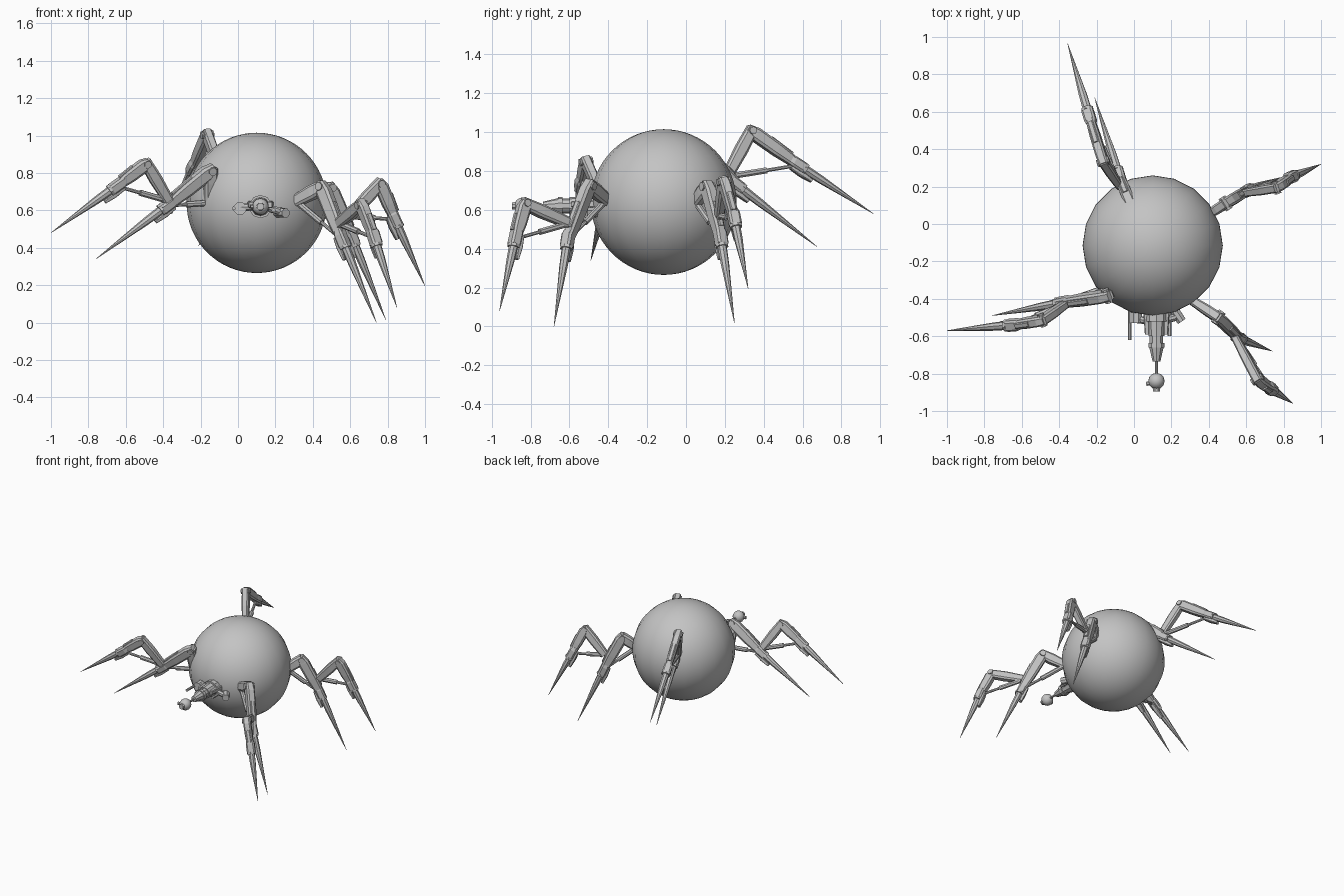
import bpy, bmesh, math
from mathutils import Vector as V

if "Cube" in bpy.data.objects:
    bpy.data.objects.remove(bpy.data.objects["Cube"])

grey = bpy.data.materials.new("plain grey")
grey.diffuse_color = (0.55, 0.55, 0.55, 1)
grey.use_nodes = True
grey.node_tree.nodes["Principled BSDF"].inputs["Base Color"].default_value = grey.diffuse_color


def finish(name, bm, smooth=False):
    bmesh.ops.recalc_face_normals(bm, faces=bm.faces)
    me = bpy.data.meshes.new(name)
    bm.to_mesh(me)
    bm.free()
    me.materials.append(grey)
    for f in me.polygons:
        f.use_smooth = smooth
    ob = bpy.data.objects.new(name, me)
    bpy.context.collection.objects.link(ob)
    return ob


def frame(p, q, side):
    """Direction, side and outward axis of a segment."""
    d = (q - p).normalized()
    s = side - d * side.dot(d)
    if s.length < 1e-4:
        s = d.orthogonal()
    s.normalize()
    u = d.cross(s)
    return d, s, (u if u.z >= 0 else -u)


def loft(name, p, q, stations, side=V((1, 0, 0)), sides=8, boxy=False):
    """Sweep a cross-section from p to q; stations are (t, half width, half depth)."""
    d, s, u = frame(p, q, side)
    c = 0.65  # chamfer of box sections
    box = [(1, c), (c, 1), (-c, 1), (-1, c), (-1, -c), (-c, -1), (c, -1), (1, -c)]
    ring = [(math.cos(a), math.sin(a)) for a in
            (math.tau * (i + 0.5) / sides for i in range(sides))]
    prof = box if boxy else ring
    bm = bmesh.new()
    rows = [[bm.verts.new(p.lerp(q, t) + s * x * w + u * y * h) for x, y in prof]
            for t, w, h in stations]
    n = len(prof)
    for a, b in zip(rows, rows[1:]):
        for i in range(n):
            bm.faces.new((a[i], a[(i + 1) % n], b[(i + 1) % n], b[i]))
    bm.faces.new(rows[0][::-1])
    bm.faces.new(rows[-1])
    return finish(name, bm)


def tube(name, p, q, r0, r1=None, sides=8):
    r1 = r0 if r1 is None else r1
    return loft(name, V(p), V(q), [(0, r0, r0), (1, r1, r1)], sides=sides)


def ball(name, centre, r, seg, rings):
    bm = bmesh.new()
    bmesh.ops.create_uvsphere(bm, u_segments=seg, v_segments=rings, radius=r)
    bmesh.ops.translate(bm, verts=bm.verts, vec=centre)
    return finish(name, bm, True)


def limb(name, base, knee, ankle, tip, k):
    """One bent limb: thigh, shin, hydraulic strut, armour and spike."""
    base, knee, ankle, tip = map(V, (base, knee, ankle, tip))
    side = (knee - base).cross(ankle - knee).normalized()
    loft(name + "_thigh", base, knee,
         [(0, .02 * k, .028 * k), (.6, .025 * k, .034 * k), (1.06, .025 * k, .03 * k)],
         side, boxy=True)
    loft(name + "_shin", knee, ankle,
         [(-.08, .024 * k, .022 * k), (.1, .027 * k, .036 * k),
          (.55, .027 * k, .034 * k), (1, .022 * k, .024 * k)], side, boxy=True)
    tube(name + "_knee_pin", knee - side * .034 * k, knee + side * .034 * k, .02 * k)
    # raised plate on the outside of the shin
    d, s, u = frame(knee, ankle, side)
    loft(name + "_shin_plate", knee.lerp(ankle, .35) + u * .03 * k,
         knee.lerp(ankle, .8) + u * .026 * k,
         [(0, .015, .012), (1, .015, .012)], side, boxy=True)
    # ankle housing, collar and spike
    d, s, u = frame(ankle, tip, side)
    loft(name + "_ankle", ankle - d * .06, ankle + d * .03,
         [(0, .022, .022), (.3, .031, .028), (1, .031, .028)], side, boxy=True)
    tube(name + "_collar", ankle + d * .03, ankle + d * .045, .034)
    loft(name + "_spike", ankle, tip,
         [(0, .025, .025), (.3, .022, .021), (1, .001, .001)], side)
    # guard hanging on the inner side of the spike
    loft(name + "_spike_guard", ankle - d * .03 - u * .032, ankle + d * .1 - u * .034,
         [(0, .015, .012), (.5, .018, .015), (1, .014, .009)], side, boxy=True)
    # strut with thicker sleeve
    tube(name + "_strut", base, ankle, .01)
    tube(name + "_strut_sleeve", base.lerp(ankle, .08), base.lerp(ankle, .55), .017)


# body
ball("body", (.10, -.115, .64), .375, 20, 32)

# four legs, each made of an inner and an outer limb
legs = {
    "front_left": (((-.15, -.34, .64), (-.145, -.385, .815), (-.38, -.42, .625), (-.76, -.49, .34)),
                   ((-.37, -.43, .65), (-.49, -.515, .85), (-.65, -.54, .73), (-1.0, -.57, .48))),
    "front_right": (((.31, -.41, .65), (.45, -.50, .725), (.56, -.61, .44), (.74, -.68, 0)),
                    ((.54, -.60, .53), (.66, -.83, .63), (.73, -.88, .45), (.85, -.96, .08))),
    "back_right": (((.40, .05, .64), (.49, .11, .72), (.61, .18, .45), (.79, .25, .015)),
                   ((.60, .17, .57), (.76, .195, .745), (.84, .25, .55), (1.0, .32, .195))),
    "back_left": (((0, .08, .72), (-.01, .09, .88), (-.08, .26, .73), (-.21, .675, .41)),
                  ((-.08, .21, .77), (-.165, .335, 1.005), (-.24, .58, .83), (-.355, .965, .58))),
}
for label, (inner, outer) in legs.items():
    limb(label + "_inner", *inner, 1.12)
    limb(label + "_outer", *outer, 1.0)

# snout: stepped tapering barrel pointing forward
X, Z = .12, .62
for i, (y0, y1, r0, r1) in enumerate([(-.46, -.52, .062, .062), (-.52, -.60, .05, .045),
                                      (-.60, -.635, .038, .038), (-.635, -.66, .046, .046),
                                      (-.66, -.735, .04, .022), (-.735, -.81, .008, .008)]):
    tube(f"snout_section_{i + 1}", (X, y0, Z), (X, y1, Z), r0, r1, 10)
ball("snout_eye", (X, -.84, Z), .044, 12, 8)
tube("eye_lens", (X, -.87, Z), (X, -.895, Z), .022, .02)
tube("eye_side_knob", (X - .03, -.85, Z), (X - .055, -.855, Z), .012)

# side pods beside the snout
tube("left_pod", (.01, -.42, .61), (.01, -.53, .61), .036, .036)
tube("left_barrel", (-.022, -.46, .61), (-.022, -.62, .61), .01)
tube("left_arm", (.01, -.51, .615), (.10, -.52, .62), .02)
tube("right_pod", (.20, -.44, .59), (.255, -.52, .585), .03, .026)
tube("right_arm", (.14, -.52, .62), (.22, -.50, .595), .02)
tube("right_barrel", (.19, -.46, .60), (.19, -.60, .60), .011)
for sx in (-1, 1):
    loft("snout_cheek", V((X + sx * .055, -.47, .63)), V((X + sx * .05, -.59, .63)),
         [(0, .015, .02), (1, .012, .015)], boxy=True)
